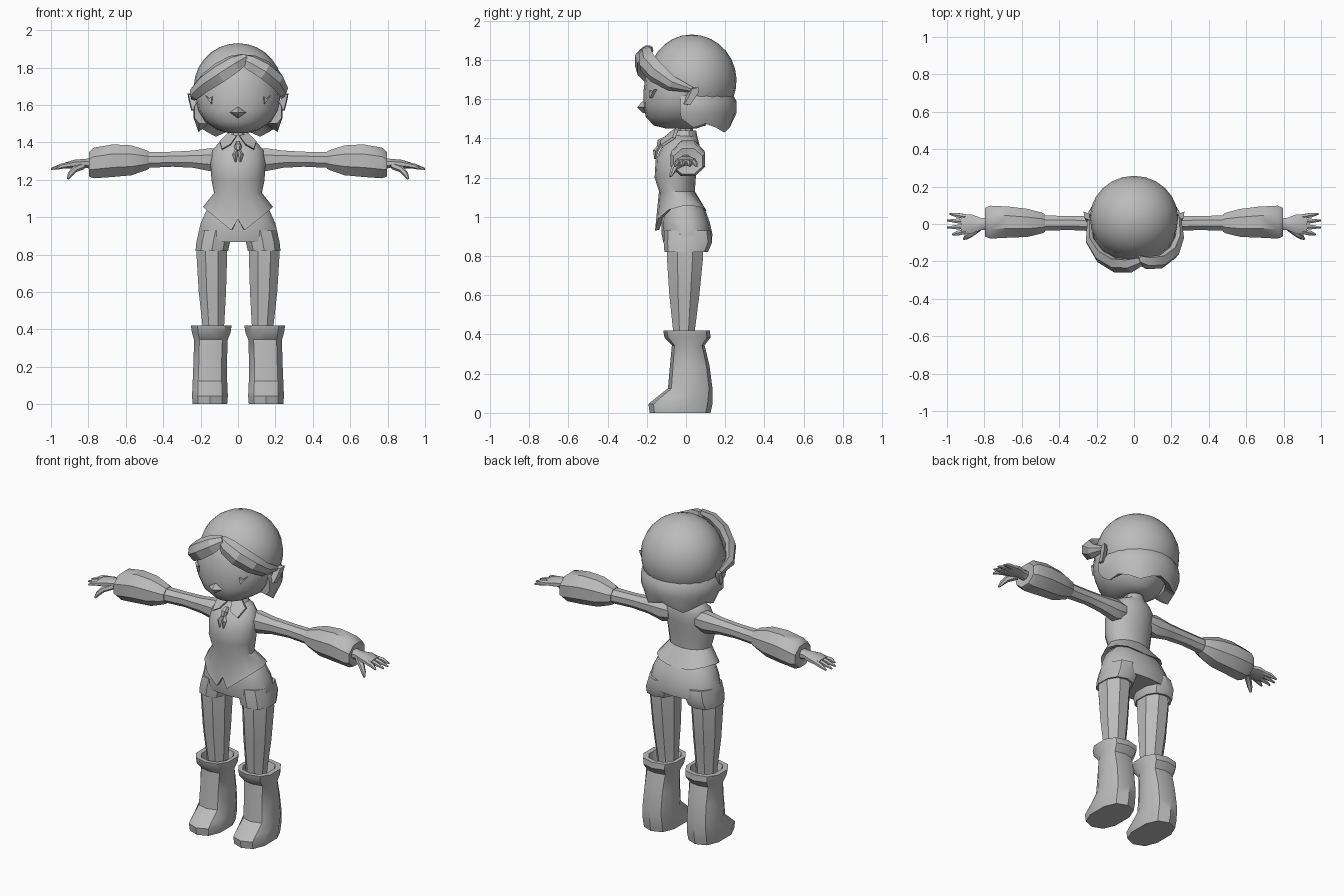
import bpy, bmesh, math
from mathutils import Vector

grey = bpy.data.materials.new("plain grey")
grey.diffuse_color = (0.5, 0.5, 0.5, 1)


def loft(name, rings, mirror=False, angle=35):
    """Skin a list of equal-sized closed rings, cap both ends, optionally mirror in x."""
    bm = bmesh.new()
    for s in ((1, -1) if mirror else (1,)):
        vs = [[bm.verts.new((s * p[0], p[1], p[2])) for p in r] for r in rings]
        n = len(vs[0])
        for a, b in zip(vs, vs[1:]):
            for i in range(n):
                j = (i + 1) % n
                bm.faces.new((a[i], a[j], b[j], b[i]))
        bm.faces.new(vs[0])
        bm.faces.new(vs[-1])
    bmesh.ops.remove_doubles(bm, verts=bm.verts, dist=1e-5)
    bmesh.ops.recalc_face_normals(bm, faces=bm.faces)
    me = bpy.data.meshes.new(name)
    bm.to_mesh(me)
    bm.free()
    me.materials.append(grey)
    me.polygons.foreach_set("use_smooth", [True] * len(me.polygons))
    me.set_sharp_from_angle(angle=math.radians(angle))
    ob = bpy.data.objects.new(name, me)
    bpy.context.collection.objects.link(ob)
    return ob


def power(v, p):
    return math.copysign(abs(v) ** p, v)


def zring(z, xc, rx, yf, yb, n=16, p=1.0, half=False):
    """Horizontal ring from front yf to back yb; first vertex at the front."""
    k = 1 / math.cos(math.pi / n) if half else 1
    pts = []
    for i in range(n):
        a = 2 * math.pi * (i + 0.5 * half) / n
        pts.append((xc + rx * k * power(math.sin(a), p),
                    (yf + yb) / 2 - (yb - yf) / 2 * k * power(math.cos(a), p), z))
    return pts


def xring(x, yc, ry, zc, rz, n=8):
    """Upright ring across the arm; flats at the extents."""
    k = 1 / math.cos(math.pi / n)
    return [(x, yc + ry * k * math.cos(2 * math.pi * (i + .5) / n),
             zc + rz * k * math.sin(2 * math.pi * (i + .5) / n)) for i in range(n)]


def tube(name, path, radii, n=5, mirror=False):
    """Tapering tube along a path."""
    P = [Vector(p) for p in path]
    rings = []
    for i, p in enumerate(P):
        t = (P[min(i + 1, len(P) - 1)] - P[max(i - 1, 0)]).normalized()
        u = t.cross(Vector((0, 1, 0) if abs(t.y) < .8 else (0, 0, 1))).normalized()
        v = t.cross(u)
        rings.append([p + radii[i] * (u * math.cos(2 * math.pi * k / n) + v * math.sin(2 * math.pi * k / n))
                      for k in range(n)])
    return loft(name, rings, mirror)


HEAD = Vector((0, 0.02, 1.69))


def lock(name, path):
    """Broad hair lock: path entries are (x, y, z, half width, thickness)."""
    P = [Vector(p[:3]) for p in path]
    rings = []
    for i, p in enumerate(P):
        t = (P[min(i + 1, len(P) - 1)] - P[max(i - 1, 0)]).normalized()
        out = (p - HEAD).normalized()
        w = t.cross(out).normalized()
        out = w.cross(t)
        hw, th = path[i][3:]
        rings.append([p + w * a * hw + out * b * th for a, b in
                      ((1, -.3), (.45, .8), (-.35, 1), (-1, -.1), (-.5, -1), (.5, -1))])
    return loft(name, rings, angle=25)


def plate(name, pts, offset, mirror=False):
    o = Vector(offset)
    return loft(name, [[Vector(p) for p in pts], [Vector(p) + o for p in pts]], mirror)


# Head and skull-cap hair
loft("face", [zring(z, 0, rx, f, b, 20) for z, rx, f, b in (
    (1.45, .05, -.10, .05), (1.466, .11, -.165, .10), (1.51, .175, -.205, .13),
    (1.57, .212, -.217, .15), (1.64, .225, -.217, .18), (1.72, .22, -.207, .20),
    (1.80, .19, -.17, .17), (1.86, .12, -.10, .12))], angle=50)
cap = []
for k in range(11):
    a = math.radians(-35 + 12.45 * k)
    r = math.cos(a)
    cap.append(zring(1.695 + .235 * math.sin(a), 0, .236 * r, .028 - .222 * r, .028 + .23 * r, 24))
loft("hair_cap", cap, angle=60)

# Back bob with a jagged lower edge
cols = []
for k in range(13):
    a = math.radians(-12 + 17 * k)
    low = (1.43, 1.455, 1.475)[min(k % 4, 4 - k % 4)] if k not in (0, 12) else 1.50
    cols.append([(r * math.cos(a), .02 + r * math.sin(a), z) for r, z in
                 ((.215, 1.63), (.238, 1.59), (.238, 1.53), (.212, low), (.16, 1.50), (.17, 1.61))])
loft("back_hair", cols, angle=30)

# Fringe: two swept locks meeting at the parting
lock("left_fringe", ((.04, -.20, 1.855, .03, .02), (-.02, -.225, 1.825, .055, .03),
                     (-.10, -.222, 1.775, .062, .032), (-.18, -.175, 1.72, .055, .03),
                     (-.235, -.09, 1.665, .04, .024), (-.24, .03, 1.635, .012, .01)))
lock("right_fringe", ((.02, -.19, 1.85, .03, .02), (.07, -.21, 1.83, .05, .028),
                      (.145, -.205, 1.79, .058, .03), (.21, -.155, 1.735, .055, .03),
                      (.242, -.075, 1.68, .04, .024), (.24, .04, 1.645, .012, .01)))

# Ears, lashes and beak-like mouth
plate("ear", ((.215, -.02, 1.575), (.22, .01, 1.57), (.235, .05, 1.63),
              (.24, .055, 1.66), (.235, .02, 1.655), (.225, .0, 1.61)), (.03, .012, 0), True)
plate("eye_lash", ((.14, -.172, 1.605), (.172, -.148, 1.65), (.152, -.163, 1.635),
                   (.135, -.175, 1.645)), (.004, -.014, 0), True)
loft("mouth", [[(.045 * s * math.cos(a * math.pi / 2), y, 1.56 + .032 * s * math.sin(a * math.pi / 2))
                for a in range(4)] for s, y in ((1, -.205), (.9, -.222), (.05, -.248))])

# Neck, collar and neck tie
loft("neck", [zring(z, 0, .035, -.04, .035, 8) for z in (1.36, 1.50)])
loft("collar", [zring(z, 0, rx, f, b, 10) for z, rx, f, b in (
    (1.375, .085, -.085, .065), (1.44, .055, -.055, .052), (1.44, .042, -.044, .042), (1.41, .038, -.04, .038))])
plate("collar_flap", ((.008, -.065, 1.43), (.055, -.04, 1.445), (.098, -.055, 1.40),
                      (.085, -.115, 1.36), (.04, -.115, 1.385)), (0, -.014, .006), True)
tube("tie_knot", ((0, -.105, 1.40), (0, -.13, 1.38), (0, -.14, 1.355)), (.012, .022, .012), 6)
tube("tie_tail", ((.004, -.132, 1.365), (.016, -.155, 1.335), (.012, -.158, 1.295)), (.008, .014, .004), 4, True)

# Vest with two front points on the hem
vest = [zring(z, 0, rx, f, b) for z, rx, f, b in (
    (1.42, .05, -.06, .05), (1.395, .105, -.085, .062), (1.355, .138, -.125, .072),
    (1.29, .147, -.155, .066), (1.20, .142, -.16, .05), (1.13, .128, -.138, .045))]
hem = [(0, -.15, .99), (.035, -.158, .93), (.11, -.142, .99), (.165, -.09, 1.035), (.187, -.02, 1.055),
       (.165, .045, 1.055), (.12, .088, 1.045), (.06, .102, 1.035), (0, .104, 1.03)]
hem = hem + [(-x, y, z) for x, y, z in hem[7:0:-1]]
inner = [(x * .86, y * .86, z + .004) for x, y, z in hem]
loft("vest", vest + [hem, inner, zring(1.10, 0, .10, -.10, .04)])

# Shorts: hips plus two short legs
loft("shorts_hips", [zring(z, 0, rx, f, b, 14, .85) for z, rx, f, b in (
    (1.07, .14, -.10, .07), (1.03, .175, -.118, .10), (.97, .203, -.125, .122),
    (.91, .218, -.124, .135), (.866, .222, -.115, .13))])
loft("shorts_leg", [zring(z, xc, rx, f, b, 10, .85) for z, xc, rx, f, b in (
    (.93, .12, .09, -.11, .125), (.87, .132, .094, -.114, .133), (.82, .14, .091, -.11, .112),
    (.82, .14, .082, -.10, .10), (.84, .14, .07, -.09, .09))], True)

# Legs
loft("leg", [zring(z, xc, rx, f, b, 8, 1, True) for z, xc, rx, f, b in (
    (.87, .14, .078, -.095, .085), (.80, .14, .082, -.098, .088), (.60, .137, .073, -.085, .068),
    (.42, .132, .058, -.066, .045), (.34, .132, .055, -.06, .04))], True)

# Boots with a turned-out cuff and pointed toe
loft("boot", [zring(z, xc, rx, f, b, 10, .8) for z, xc, rx, f, b in (
    (0, .15, .096, -.185, .125), (.045, .15, .10, -.192, .135), (.075, .15, .098, -.155, .136),
    (.125, .15, .096, -.092, .135), (.24, .148, .093, -.082, .12), (.345, .145, .094, -.072, .095),
    (.385, .143, .108, -.11, .125), (.42, .143, .113, -.116, .122), (.42, .14, .085, -.09, .095),
    (.36, .14, .07, -.068, .075))], True)

# Arms and puffed lower sleeves
loft("upper_arm", [xring(*r) for r in (
    (.09, 0, .045, 1.31, .05), (.145, .002, .048, 1.307, .062), (.24, .003, .04, 1.31, .046),
    (.35, .005, .037, 1.31, .04), (.50, .005, .042, 1.305, .042))], True)
loft("puffed_sleeve", [xring(*r) for r in (
    (.475, .005, .045, 1.305, .045), (.49, .005, .055, 1.305, .053), (.57, .006, .075, 1.304, .08),
    (.67, .01, .083, 1.302, .087), (.77, .01, .088, 1.29, .082), (.797, .01, .075, 1.283, .065),
    (.79, .005, .045, 1.283, .04))], True)

# Hands: palm, four fingers and a thumb
loft("palm", [xring(*r) for r in (
    (.775, 0, .03, 1.287, .03), (.82, 0, .033, 1.288, .023), (.87, 0, .052, 1.285, .023),
    (.925, -.002, .054, 1.276, .016))], True)
for i, (y, tip) in enumerate(((-.045, .97), (-.015, .998), (.015, 1.0), (.043, .985))):
    tube("finger_%d" % (i + 1), ((.90, y * .9, 1.28), (.945, y * 1.1, 1.272), (tip, y * 1.25, 1.258)),
         (.015, .014, .005), 6, True)
tube("thumb", ((.83, -.02, 1.275), (.875, -.055, 1.255), (.897, -.07, 1.23), (.91, -.08, 1.205)),
     (.02, .017, .014, .006), 6, True)
